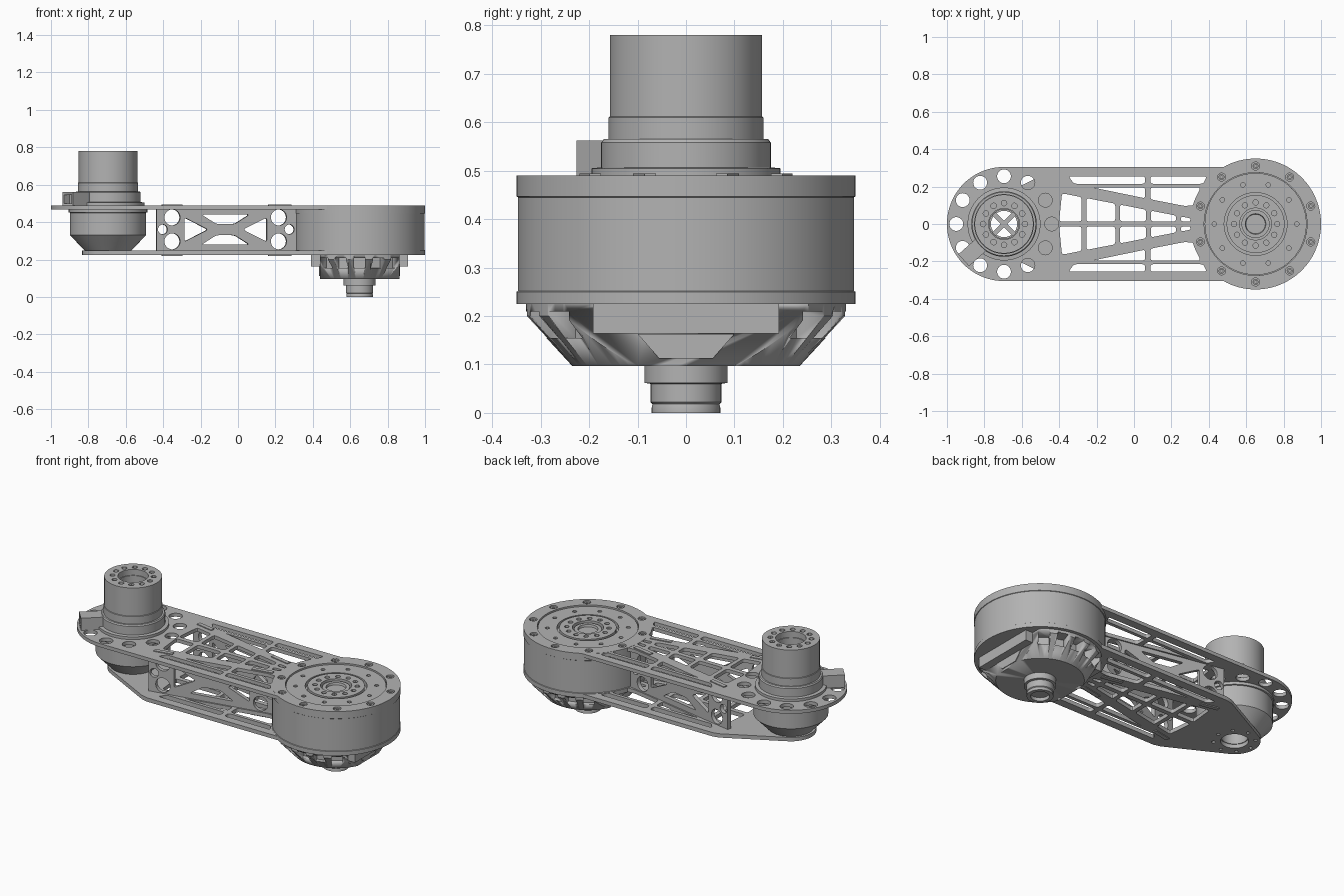
import bpy, bmesh
from math import sin, cos, pi, radians, atan2
from mathutils import Vector, Matrix

old = bpy.data.objects.get("Cube")
if old:
    bpy.data.objects.remove(old)

grey = bpy.data.materials.new("machined_grey")
grey.use_nodes = True
COLOUR = (0.45, 0.45, 0.45, 1)
grey.diffuse_color = COLOUR
grey.node_tree.nodes["Principled BSDF"].inputs["Base Color"].default_value = COLOUR

MOTOR_X, DRUM_X = -0.695, 0.65


def add(name, mesh, matrix=None):
    bm = bmesh.new()
    bm.from_mesh(mesh)
    bmesh.ops.remove_doubles(bm, verts=bm.verts, dist=1e-5)
    bmesh.ops.recalc_face_normals(bm, faces=bm.faces)
    if matrix:
        bm.transform(matrix)
    bm.to_mesh(mesh)
    bm.free()
    mesh.materials.clear()
    mesh.materials.append(grey)
    obj = bpy.data.objects.new(name, mesh)
    bpy.context.collection.objects.link(obj)
    bpy.ops.object.select_all(action="DESELECT")
    obj.select_set(True)
    bpy.context.view_layer.objects.active = obj
    bpy.ops.object.shade_smooth_by_angle(angle=radians(30))
    return obj


def arc(cx, cy, r, a0, a1, n=32):
    return [(cx + r * cos(radians(a0 + (a1 - a0) * i / n)),
             cy + r * sin(radians(a0 + (a1 - a0) * i / n))) for i in range(n + 1)]


def circle(cx, cy, r, n=24):
    return arc(cx, cy, r, 0, 360, n)[:-1]


def ring_of(count, cx, radius, r, start=0, n=12):
    return [circle(cx + radius * cos(radians(start) + 2 * pi * i / count),
                   radius * sin(radians(start) + 2 * pi * i / count), r, n)
            for i in range(count)]


def rounded(points, r=0.015):
    out, pts = [], [Vector(p) for p in points]
    for i, p in enumerate(pts):
        a, b = pts[i - 1] - p, pts[(i + 1) % len(pts)] - p
        a = p + a.normalized() * min(r, a.length * 0.45)
        b = p + b.normalized() * min(r, b.length * 0.45)
        for t in (0, 0.25, 0.5, 0.75, 1):
            out.append(tuple(a * (1 - t) ** 2 + p * 2 * t * (1 - t) + b * t * t))
    return out


def flip(points):
    return [(x, -y) for x, y in points]


def plate(name, outline, holes, z0, z1, matrix=None):
    """Flat sheet with holes, from filled curve outlines."""
    curve = bpy.data.curves.new(name, "CURVE")
    curve.dimensions, curve.fill_mode = "2D", "BOTH"
    curve.extrude = (z1 - z0) / 2
    for loop in [outline] + holes:
        s = curve.splines.new("POLY")
        s.points.add(len(loop) - 1)
        for p, (x, y) in zip(s.points, loop):
            p.co = (x, y, 0, 1)
        s.use_cyclic_u = True
    tmp = bpy.data.objects.new(name + "_outline", curve)
    bpy.context.collection.objects.link(tmp)
    graph = bpy.context.evaluated_depsgraph_get()
    mesh = bpy.data.meshes.new_from_object(tmp.evaluated_get(graph))
    bpy.data.objects.remove(tmp)
    lift = Matrix.Translation((0, 0, (z0 + z1) / 2))
    return add(name, mesh, matrix @ lift if matrix else lift)


def lathe(name, cx, profile, steps=72):
    bm = bmesh.new()
    vs = [bm.verts.new((r, 0, z)) for r, z in profile]
    es = [bm.edges.new(pair) for pair in zip(vs, vs[1:])]
    bmesh.ops.spin(bm, geom=vs + es, cent=(0, 0, 0), axis=(0, 0, 1),
                   angle=2 * pi, steps=steps)
    mesh = bpy.data.meshes.new(name)
    bm.to_mesh(mesh)
    bm.free()
    return add(name, mesh, Matrix.Translation((cx, 0, 0)))


def box(name, centre, size, turn=0.0):
    bm = bmesh.new()
    bmesh.ops.create_cube(bm, size=1, matrix=Matrix.Diagonal((*size, 1)))
    mesh = bpy.data.meshes.new(name)
    bm.to_mesh(mesh)
    bm.free()
    return add(name, mesh, Matrix.Translation(centre) @ Matrix.Rotation(turn, 4, "Z"))


def cut(obj, cutters):
    for c in cutters:
        m = obj.modifiers.new("cut", "BOOLEAN")
        m.operation, m.object, m.solver = "DIFFERENCE", c, "EXACT"
    graph = bpy.context.evaluated_depsgraph_get()
    obj.data = bpy.data.meshes.new_from_object(obj.evaluated_get(graph))
    obj.modifiers.clear()
    for c in cutters:
        bpy.data.objects.remove(c)


# Lightening pockets of the arm plates
def wall_y(x):
    return 0.207 - 0.195 * (x + 0.4)


half = []
for x0, x1 in ((-0.385, -0.28), (-0.255, -0.1), (-0.075, 0.065), (0.09, 0.225), (0.25, 0.31)):
    half.append([(x0 - 0.015 * (x0 < -0.3), 0.014), (x1, 0.014),
                 (x1, wall_y(x1) - 0.04), (x0, wall_y(x0) - 0.04)])
half += [[(-0.35, 0.255), (0.06, 0.255), (0.06, 0.215), (-0.32, 0.215)],
         [(0.088, 0.255), (0.39, 0.255), (0.37, 0.215), (0.088, 0.215)],
         [(-0.22, 0.195), (0.06, 0.195), (0.06, wall_y(0.06) + 0.02)],
         [(0.088, 0.195), (0.355, 0.195), (0.32, 0.1), (0.27, wall_y(0.27) + 0.02),
          (0.088, wall_y(0.088) + 0.02)]]
pockets = [rounded(p) for p in half] + [rounded(flip(p)) for p in half]

# Arm plates
drum_edge = arc(DRUM_X, 0, 0.33, 247, 113)
plate("top_arm_plate", arc(MOTOR_X, 0, 0.305, 90, 270, 48) + drum_edge,
      pockets + ring_of(12, MOTOR_X, 0.255, 0.037, n=24) + [circle(MOTOR_X, 0, 0.1)],
      0.468, 0.489)
plate("bottom_arm_plate",
      arc(MOTOR_X, 0, 0.138, 118, 242) + [(-0.43, -0.295), (-0.39, -0.305)]
      + drum_edge + [(-0.39, 0.305), (-0.43, 0.295)],
      pockets + ring_of(8, MOTOR_X, 0.112, 0.01) + [circle(MOTOR_X, 0, 0.075)],
      0.225, 0.248)

# Truss webs between the plates, with tabs through them
truss = [circle(x, z, 0.043) for x in (-0.36, 0.22) for z in (0.425, 0.297)]
truss += [circle(-0.412, 0.361, 0.026), circle(0.278, 0.361, 0.026)]
truss += [rounded(p) for p in (
    [(-0.2, 0.44), (0.06, 0.44), (-0.02, 0.39), (-0.12, 0.39)],
    [(-0.2, 0.28), (0.06, 0.28), (-0.02, 0.33), (-0.12, 0.33)],
    [(-0.295, 0.425), (-0.295, 0.295), (-0.165, 0.36)],
    [(0.155, 0.425), (0.155, 0.295), (0.025, 0.36)])]
web = [(-0.445, 0.245)]
for x0, x1 in ((-0.415, -0.305), (0.165, 0.29)):
    web += [(x0, 0.245), (x0, 0.22), (x1, 0.22), (x1, 0.245)]
web += [(0.34, 0.245), (0.34, 0.47)]
for x0, x1 in ((0.29, 0.165), (-0.305, -0.415)):
    web += [(x0, 0.47), (x0, 0.494), (x1, 0.494), (x1, 0.47)]
web += [(-0.445, 0.47)]
for side, label in ((1, "left"), (-1, "right")):
    place = (Matrix.Translation((0, side * wall_y(0), 0))
             @ Matrix.Rotation(-side * atan2(0.195, 1), 4, "Z") @ Matrix.Rotation(pi / 2, 4, "X"))
    plate(label + "_truss_web", web, truss, -0.012, 0.012, place)

# Motor: lower housing, body, drilled end cap and spokes
lathe("motor_lower_housing", MOTOR_X, [
    (0.07, 0.468), (0.21, 0.468), (0.21, 0.452), (0.203, 0.45), (0.203, 0.33),
    (0.125, 0.248), (0.07, 0.248), (0.07, 0.468)])
lathe("motor_body", MOTOR_X, [
    (0.078, 0.47), (0.195, 0.488), (0.195, 0.505), (0.175, 0.507), (0.175, 0.558),
    (0.17, 0.565), (0.16, 0.565), (0.16, 0.61), (0.157, 0.612), (0.157, 0.745),
    (0.078, 0.745), (0.078, 0.47)])
plate("motor_end_cap", circle(MOTOR_X, 0, 0.157, 72),
      ring_of(12, MOTOR_X, 0.112, 0.015) + [circle(MOTOR_X, 0, 0.083, 48)], 0.745, 0.78)
for turn in (45, 135):
    box("motor_spoke", (MOTOR_X, 0, 0.5), (0.155, 0.025, 0.03), radians(turn))

# Cable connector beside the motor
heading = radians(222)
connector = box("cable_connector", (MOTOR_X + 0.225 * cos(heading), 0.225 * sin(heading), 0.525),
                (0.13, 0.085, 0.074), heading)
cut(connector, [box("socket_cutter", (MOTOR_X + 0.29 * cos(heading), 0.29 * sin(heading), 0.523),
                    (0.08, 0.06, 0.045), heading)])

# Drum: shell, bolted rim, recessed face and hub
lathe("drum_shell", DRUM_X, [
    (0, 0.455), (0.275, 0.455), (0.275, 0.468), (0.35, 0.468), (0.35, 0.447), (0.347, 0.445),
    (0.347, 0.252), (0.35, 0.25), (0.35, 0.225), (0, 0.225)], 96)
plate("drum_rim", circle(DRUM_X, 0, 0.35, 96),
      ring_of(10, DRUM_X, 0.31, 0.022, 18) + [circle(DRUM_X, 0, 0.275, 72)], 0.468, 0.49)
plate("drum_face", circle(DRUM_X, 0, 0.272, 72),
      ring_of(10, DRUM_X, 0.22, 0.012) + [circle(DRUM_X, 0, 0.168, 48)], 0.455, 0.482)
plate("drum_hub", circle(DRUM_X, 0, 0.155, 48),
      ring_of(12, DRUM_X, 0.115, 0.014) + [circle(DRUM_X, 0, 0.085, 48)], 0.455, 0.484)
lathe("drum_hub_cap", DRUM_X, [(0, 0.462), (0.052, 0.462), (0.055, 0.475), (0.075, 0.475),
                               (0.075, 0.455)], 48)
for loop_x, loop_y in [(DRUM_X + 0.31 * cos(radians(18 + 36 * i)),
                        0.31 * sin(radians(18 + 36 * i))) for i in range(10)]:
    plate("rim_bolt", circle(loop_x, loop_y, 0.016, 12), [circle(loop_x, loop_y, 0.008, 6)],
          0.468, 0.484)

# Lower gear housing: cone with flat ends and vent slots
cone = lathe("gear_housing", DRUM_X, [(0, 0.23), (0.33, 0.23), (0.33, 0.2), (0.235, 0.097), (0, 0.097)])
cutters = [box("flat_cutter", (DRUM_X + s * 0.3625, 0, 0.15), (0.3, 0.8, 0.3)) for s in (1, -1)]
for base in (90, 270):
    for step in (-36, -18, 0, 18, 36):
        a = radians(base + step)
        cutters.append(box("vent_cutter", (DRUM_X + 0.305 * cos(a), 0.305 * sin(a), 0.182),
                           (0.09, 0.06, 0.055), a))
cut(cone, cutters)
for s in (1, -1):
    box("housing_end_block", (DRUM_X + s * 0.23, 0, 0.196), (0.06, 0.385, 0.064))
    face = [(-0.1, 0.163), (0.1, 0.163), (0.055, 0.112), (-0.055, 0.112)]
    turn = Matrix.Rotation(pi / 2, 4, "Z") @ Matrix.Rotation(pi / 2, 4, "X")
    plate("housing_end_panel", face, [], -0.003, 0.003,
          Matrix.Translation((DRUM_X + s * 0.2135, 0, 0)) @ turn)

# Output shaft
lathe("output_shaft", DRUM_X, [
    (0, 0.1), (0.086, 0.1), (0.086, 0.062), (0.073, 0.06), (0.073, 0.022), (0.069, 0.018),
    (0.071, 0.01), (0.071, 0), (0.05, 0), (0.05, 0.02), (0, 0.02)], 48)
